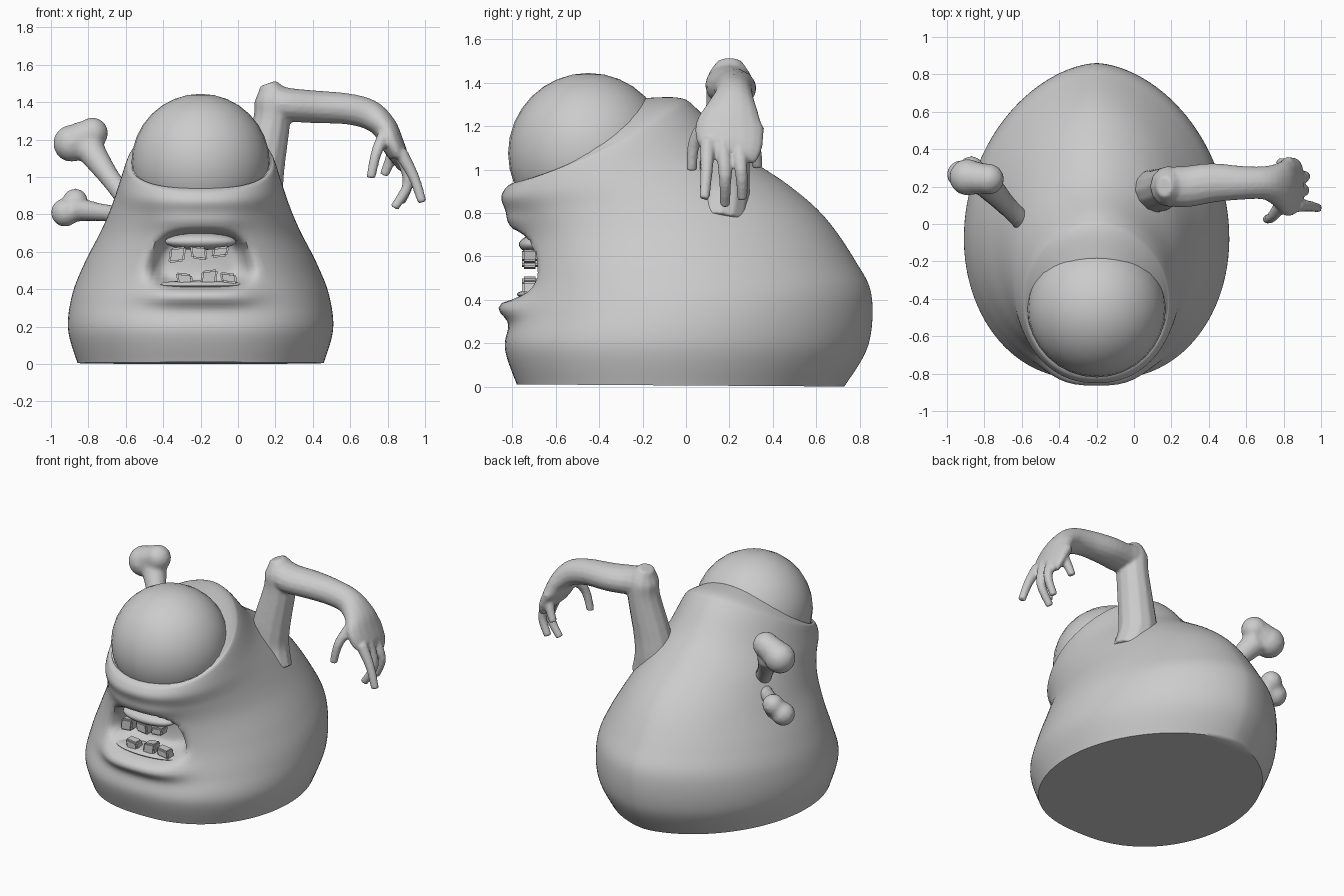
import bpy, bmesh, math
from mathutils import Vector

if "Cube" in bpy.data.objects:
    bpy.data.objects.remove(bpy.data.objects["Cube"])

grey = bpy.data.materials.new("clay grey")
grey.use_nodes = True
COLOUR = (0.6, 0.6, 0.6, 1)
grey.diffuse_color = COLOUR
grey.node_tree.nodes["Principled BSDF"].inputs["Base Color"].default_value = COLOUR
CX = -0.2  # body centre line


def finish(bm, name, angle=60):
    """Turn a bmesh into a smooth shaded object."""
    bmesh.ops.recalc_face_normals(bm, faces=bm.faces)
    mesh = bpy.data.meshes.new(name)
    bm.to_mesh(mesh)
    bm.free()
    mesh.materials.append(grey)
    ob = bpy.data.objects.new(name, mesh)
    bpy.context.collection.objects.link(ob)
    bpy.ops.object.select_all(action='DESELECT')
    ob.select_set(True)
    bpy.context.view_layer.objects.active = ob
    bpy.ops.object.shade_smooth_by_angle(angle=math.radians(angle))
    return ob


def spline(rows, steps):
    """Catmull-Rom interpolation through rows of numbers."""
    out = []
    last = len(rows) - 1
    for i in range(last):
        p = [rows[max(0, min(last, i + k))] for k in (-1, 0, 1, 2)]
        for s in range(steps):
            t = s / steps
            out.append([b + t * (c - a + t * (2 * a - 5 * b + 4 * c - d + t * (3 * (b - c) + d - a))) / 2
                        for a, b, c, d in zip(*p)])
    return out + [list(rows[-1])]


def loft(bm, rings):
    loops = [[bm.verts.new(p) for p in ring] for ring in rings]
    for lo, hi in zip(loops, loops[1:]):
        for i in range(len(lo)):
            j = (i + 1) % len(lo)
            bm.faces.new((lo[i], lo[j], hi[j], hi[i]))
    bm.faces.new(loops[0][::-1])
    bm.faces.new(loops[-1])


def sweep(bm, rows, sides=12, steps=4):
    """Sweep an oval: rows hold x, y, z, radius across y, radius in the bend."""
    rows = spline(rows, steps)
    pts = [Vector(r[:3]) for r in rows]
    rings = []
    for i, r in enumerate(rows):
        along = (pts[min(i + 1, len(pts) - 1)] - pts[max(i - 1, 0)]).normalized()
        up = along.cross(Vector((0, 1, 0))).normalized()
        across = up.cross(along)
        rings.append([pts[i] + across * r[3] * math.cos(a) + up * r[4] * math.sin(a)
                      for a in (math.tau * k / sides for k in range(sides))])
    loft(bm, rings)


def ball(bm, centre, size, seg=24):
    made = bmesh.ops.create_uvsphere(bm, u_segments=seg, v_segments=seg // 2, radius=1)
    for v in made["verts"]:
        v.co = Vector(centre) + Vector(a * b for a, b in zip(v.co, size))


def fuse(ob, voxel, rounds):
    """Melt overlapping pieces into one soft skin."""
    remesh = ob.modifiers.new("fuse", 'REMESH')
    remesh.mode = 'VOXEL'
    remesh.voxel_size = voxel
    remesh.use_smooth_shade = True
    soft = ob.modifiers.new("soften", 'SMOOTH')
    soft.iterations = rounds


def sculpt(p):
    """Press the mouth into the face and raise the lips."""
    x, y, z = p
    if y > -0.3:
        return p
    dx = x - CX
    u = dx / (0.27 - 0.3 * (z - 0.55))
    v = (z - 0.56) / 0.155
    r = (abs(u) ** 3 + abs(v) ** 3) ** (1 / 3)
    t = max(0, min(1, (1.1 - r) / 0.4))
    y += 0.18 * t * t * (3 - 2 * t)
    y -= 0.075 * math.exp(-((z - 0.365) / 0.055) ** 2 - (dx / 0.3) ** 4)
    y -= 0.02 * math.exp(-((z - 0.76) / 0.05) ** 2 - (dx / 0.22) ** 4)
    return (x, y, z)


# Body: tilted rings given as front y, front z, back y, back z, half width
BODY = [(-0.78, 0.01, 0.73, 0, 0.655), (-0.835, 0.18, 0.84, 0.19, 0.705),
        (-0.80, 0.32, 0.855, 0.42, 0.685), (-0.76, 0.5, 0.78, 0.58, 0.62),
        (-0.77, 0.66, 0.64, 0.78, 0.53), (-0.81, 0.78, 0.47, 0.93, 0.475),
        (-0.85, 0.86, 0.22, 1.10, 0.435), (-0.835, 0.91, 0.05, 1.28, 0.4),
        (-0.805, 0.935, -0.03, 1.33, 0.38), (-0.785, 0.94, -0.185, 1.33, 0.365)]
SIDES = 112
rings = []
levels = spline(BODY, 8)
for i, (fy, fz, by, bz, hw) in enumerate(levels):
    t = i / (len(levels) - 1)
    ring = []
    for k in range(SIDES):
        a = math.tau * k / SIDES
        c, s = math.cos(a), math.sin(a)
        # blunt at the front and pointed at the back, round near the eye
        egg = c * (1 - t * t)
        wide = math.copysign(abs(s) ** (1 - 0.2 * egg), s) * (1 + 0.1 * egg * abs(s))
        sag = 0.08 * t ** 4 * s * s
        ring.append(sculpt((CX + hw * wide, (fy + by) / 2 + c * (fy - by) / 2,
                            (fz + bz) / 2 + c * (fz - bz) / 2 - sag)))
    rings.append(ring)
bm = bmesh.new()
loft(bm, rings)
finish(bm, "body")

# Single eye, gums
for name, centre, size in (("eye", (CX, -0.45, 1.075), (0.37, 0.37, 0.37)),
                           ("upper_gum", (CX, -0.68, 0.655), (0.19, 0.09, 0.045)),
                           ("lower_gum", (CX, -0.69, 0.425), (0.24, 0.09, 0.022))):
    bm = bmesh.new()
    ball(bm, centre, size, 32)
    finish(bm, name)

# Crooked teeth
TEETH = [(-0.325, 0.585, 0.08), (-0.21, 0.595, 0.07), (-0.095, 0.6, 0.055),
         (-0.285, 0.455, 0.06), (-0.155, 0.465, 0.075), (-0.05, 0.46, 0.055)]
for i, (x, z, tall) in enumerate(TEETH):
    bm = bmesh.new()
    bmesh.ops.create_cube(bm, size=1)
    tilt = 0.1 * (-1) ** i
    for v in bm.verts:
        v.co = (x + v.co.x * 0.085 + v.co.z * tilt * 0.1, -0.72 + v.co.y * 0.07,
                z + v.co.z * tall + v.co.x * tilt * 0.1)
    bmesh.ops.bevel(bm, geom=bm.edges[:], offset=0.009, segments=2, affect='EDGES')
    finish(bm, "upper_tooth" if i < 3 else "lower_tooth")

# Left arm: upper arm, forearm with palm, and fingers fused into one skin
bm = bmesh.new()
sweep(bm, [(0.15, 0.16, 0.76, 0.12, 0.13), (0.115, 0.175, 0.9, 0.12, 0.13),
           (0.13, 0.18, 1.05, 0.115, 0.12), (0.18, 0.2, 1.3, 0.108, 0.1),
           (0.183, 0.2, 1.42, 0.105, 0.095), (0.16, 0.2, 1.5, 0.055, 0.045)])
sweep(bm, [(0.14, 0.2, 1.4, 0.07, 0.06), (0.2, 0.2, 1.395, 0.105, 0.093),
           (0.28, 0.2, 1.385, 0.11, 0.09), (0.42, 0.22, 1.375, 0.105, 0.087),
           (0.58, 0.22, 1.365, 0.09, 0.083), (0.7, 0.22, 1.335, 0.09, 0.08),
           (0.78, 0.21, 1.27, 0.125, 0.068), (0.82, 0.2, 1.19, 0.16, 0.063),
           (0.86, 0.21, 1.11, 0.145, 0.05), (0.87, 0.2, 1.08, 0.12, 0.03)], 16)
FINGERS = [[(0.79, 0.11, 1.24), (0.74, 0.04, 1.13), (0.71, 0.025, 0.995)],
           [(0.87, 0.1, 1.13), (0.94, 0.095, 1.0), (0.985, 0.085, 0.865)],
           [(0.87, 0.17, 1.13), (0.91, 0.18, 0.97), (0.835, 0.18, 0.835)],
           [(0.86, 0.24, 1.13), (0.915, 0.255, 0.99), (0.87, 0.26, 0.865)],
           [(0.84, 0.3, 1.16), (0.81, 0.32, 1.08), (0.78, 0.33, 1.01)]]
for path in FINGERS:
    sweep(bm, [(*p, r, r) for p, r in zip(path, (0.038, 0.03, 0.025))], 8)
fuse(finish(bm, "left_arm"), 0.01, 4)

# Bones stuck into the right flank
for label, shaft, thick, knobs in (
        ("upper_bone", [(-0.57, -0.01, 0.85), (-0.68, 0.1, 0.99), (-0.8, 0.23, 1.16)], 0.058,
         [(-0.89, 0.25, 1.18, 0.1), (-0.778, 0.24, 1.235, 0.085), (-0.835, 0.245, 1.21, 0.088)]),
        ("lower_bone", [(-0.6, 0.02, 0.8), (-0.72, 0.12, 0.81), (-0.88, 0.28, 0.83)], 0.05,
         [(-0.925, 0.265, 0.81, 0.077), (-0.87, 0.295, 0.87, 0.07)])):
    bm = bmesh.new()
    sweep(bm, [(*p, thick * s, thick * s) for p, s in zip(shaft, (1, 0.95, 1.4))])
    for x, y, z, r in knobs:
        ball(bm, (x, y, z), (r, r, r), 16)
    fuse(finish(bm, label), 0.014, 8)
